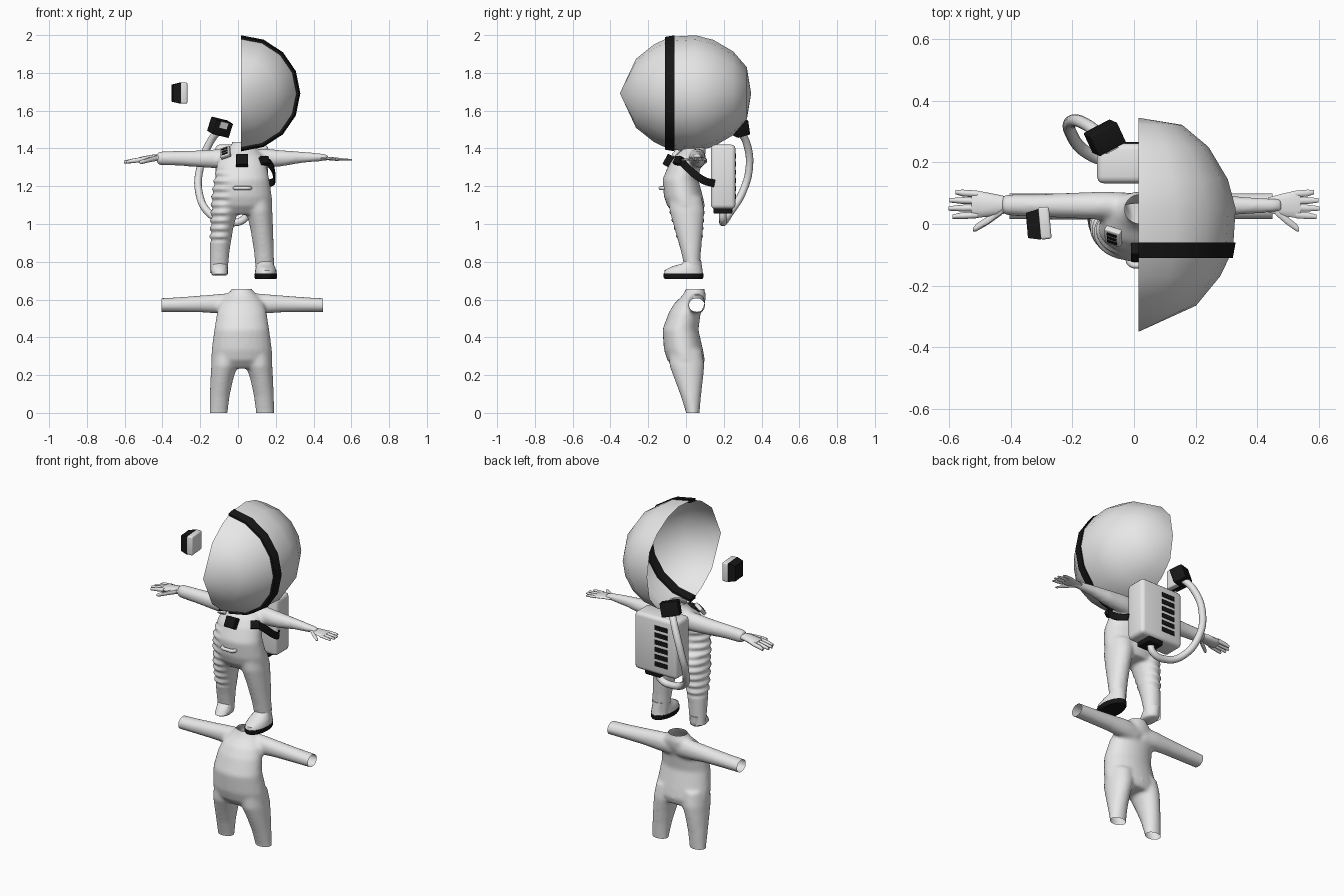
import bpy, bmesh, math
from mathutils import Vector, Euler

cube = bpy.data.objects.get("Cube")
if cube:
    bpy.data.objects.remove(cube)


def material(name, value):
    m = bpy.data.materials.new(name)
    m.use_nodes = True
    m.diffuse_color = (value, value, value, 1)
    m.node_tree.nodes["Principled BSDF"].inputs["Base Color"].default_value = (value, value, value, 1)
    return m


WHITE = material("white", 0.8)
BLACK = material("black", 0.008)
MID = 0.02          # centre line of the figure in x


def add(name, bm, mat, angle=None):
    bmesh.ops.recalc_face_normals(bm, faces=bm.faces)
    me = bpy.data.meshes.new(name)
    bm.to_mesh(me)
    bm.free()
    me.materials.append(mat)
    ob = bpy.data.objects.new(name, me)
    bpy.context.collection.objects.link(ob)
    if angle:
        bpy.ops.object.select_all(action='DESELECT')
        ob.select_set(True)
        bpy.context.view_layer.objects.active = ob
        bpy.ops.object.shade_smooth_by_angle(angle=math.radians(angle))
    return ob


def evaluated(ob):
    """Return a bmesh of the object with modifiers applied, then remove it."""
    dg = bpy.context.evaluated_depsgraph_get()
    me = bpy.data.meshes.new_from_object(ob.evaluated_get(dg))
    bm = bmesh.new()
    bm.from_mesh(me)
    bpy.data.objects.remove(ob)
    bpy.data.meshes.remove(me)
    return bm


def loft(bm, rings, axis='z', n=24):
    """Closed tube through ellipses (position, centre a, centre b, radius a, radius b)."""
    loops = []
    for p, ca, cb, ra, rb in rings:
        loop = []
        for i in range(n):
            t = math.tau * i / n
            a, b = ca + ra * math.cos(t), cb + rb * math.sin(t)
            loop.append(bm.verts.new((a, b, p) if axis == 'z' else (p, a, b)))
        loops.append(loop)
    for l0, l1 in zip(loops, loops[1:]):
        for i in range(n):
            bm.faces.new((l0[i], l0[(i + 1) % n], l1[(i + 1) % n], l1[i]))
    bm.faces.new(loops[0])
    bm.faces.new(loops[-1])


def box(name, loc, size, mat, rot=(0, 0, 0), bevel=0.0, top=1.0):
    """Bevelled block; top scales its upper face."""
    bm = bmesh.new()
    bmesh.ops.create_cube(bm, size=1)
    for v in bm.verts:
        if v.co.z > 0:
            v.co.x *= top
            v.co.y *= top
        v.co = Vector(a * b for a, b in zip(v.co, size))
    if bevel:
        bmesh.ops.bevel(bm, geom=bm.edges[:], offset=bevel, segments=3, affect='EDGES', profile=0.5)
    m = Euler([math.radians(r) for r in rot]).to_matrix()
    for v in bm.verts:
        v.co = m @ v.co + Vector(loc)
    return add(name, bm, mat, 35)


def tube(name, points, mat, radius, ribbon=0.0):
    cu = bpy.data.curves.new(name, 'CURVE')
    cu.dimensions = '3D'
    cu.twist_mode = 'Z_UP'
    cu.bevel_depth, cu.extrude, cu.use_fill_caps = radius, ribbon, True
    sp = cu.splines.new('BEZIER')
    sp.bezier_points.add(len(points) - 1)
    for bp, p in zip(sp.bezier_points, points):
        bp.co = p
        bp.handle_left_type = bp.handle_right_type = 'AUTO'
    ob = bpy.data.objects.new(name, cu)
    bpy.context.collection.objects.link(ob)
    return add(name, evaluated(ob), mat, 50)


# torso: height, front y, back y, half width; leg: height, offset, half width, front y, back y
TORSO = [(.235, -.06, .085, .13), (.28, -.1, .1, .163), (.335, -.117, .09, .16), (.44, -.125, .066, .146),
         (.53, -.092, .078, .132), (.58, -.062, .1, .118), (.62, -.02, .107, .085), (.655, 0, .097, .052),
         (.7, 0, .095, .048)]
LEG = [(-.04, .124, .048, 0, .072), (0, .123, .048, 0, .072), (.09, .117, .053, -.028, .08),
       (.175, .106, .06, -.06, .09), (.25, .092, .07, -.088, .098), (.33, .082, .07, -.09, .085)]


def suit(name, zmap, arms, cuts, ribs):
    """Fuse torso, legs and arms into one skin, then trim the openings."""
    bm = bmesh.new()
    loft(bm, [(zmap(z), MID, (f + b) / 2, w, (b - f) / 2) for z, f, b, w in TORSO])
    for s in (-1, 1):
        loft(bm, [(zmap(z), MID + s * o, (f + b) / 2, w, (b - f) / 2) for z, o, w, f, b in LEG])
    for rings in arms:
        loft(bm, rings, 'x')
    ob = add(name, bm, WHITE)
    mod = ob.modifiers.new("fuse", 'REMESH')
    mod.mode, mod.voxel_size = 'VOXEL', 0.009
    bm = evaluated(ob)
    for _ in range(5):
        bmesh.ops.smooth_vert(bm, verts=bm.verts, factor=0.5, use_axis_x=True, use_axis_y=True, use_axis_z=True)
    if ribs:        # padded folds down one side
        bm.normal_update()
        for v in bm.verts:
            side = min(max((-.03 - v.co.x) / .06, 0), 1)
            if v.co.x > -.17 and .9 < v.co.z < 1.29:
                v.co += v.normal * side * .005 * math.sin(v.co.z * math.tau / .042)
    for co, no in cuts:
        bmesh.ops.bisect_plane(bm, geom=bm.verts[:] + bm.edges[:] + bm.faces[:], plane_co=co,
                               plane_no=no, clear_outer=True)
    return add(name, bm, WHITE, 60)


# spare suit with open cuffs and collar
suit("lower_suit", lambda z: z,
     [[(MID + s * d, .057, z, ry, rz) for d, z, ry, rz in
       ((.02, .575, .04, .055), (.1, .578, .046, .054), (.2, .577, .044, .046), (.33, .573, .043, .04),
        (.46, .57, .043, .036))] for s in (-1, 1)],
     [((0, 0, 0), (0, 0, -1)), ((0, 0, .655), (0, 0, 1)), ((-.405, 0, 0), (-1, 0, 0)), ((.45, 0, 0), (1, 0, 0))],
     False)


# worn suit
def stretch(z):
    return .74 + z * 1.32 if z < .25 else 1.07 + (z - .25) * .87


suit("worn_suit", stretch,
     [[(.03, .06, 1.345, .04, .05), (-.1, .06, 1.345, .046, .052), (-.2, .06, 1.345, .042, .045),
       (-.32, .06, 1.348, .037, .039), (-.41, .062, 1.348, .035, .037), (-.43, .062, 1.348, .03, .03)],
      [(.01, .06, 1.345, .04, .05), (.14, .06, 1.348, .046, .052), (.24, .06, 1.348, .042, .042),
       (.33, .06, 1.353, .031, .031), (.45, .06, 1.353, .023, .02), (.48, .06, 1.35, .022, .015)]],
     [((0, 0, 1.435), (0, 0, 1)), ((0, 0, .74), (0, 0, -1))], True)


# hands: palm, four fingers and thumb
def hand(name, s, wrist, z, drop, thick, reach):
    bm = bmesh.new()
    x = lambda d: s * (wrist + d * reach)
    loft(bm, [(x(-.03), .062, z, .024, thick), (x(.02), .062, z, .035, thick * 1.1),
              (x(.08), .064, z - drop * .4, .044, thick), (x(.1), .064, z - drop * .5, .04, thick * .8)], 'x', 12)
    for i, length in enumerate((.165, .178, .175, .155)):
        y = .03 + i * .0225
        loft(bm, [(x(.08), y, z - drop * .4, .011, thick * .8), (x(.13), y + (i - 1.5) * .002, z - drop * .7, .011, thick * .75),
                  (x(length), y + (i - 1.5) * .004, z - drop, .007, thick * .5)], 'x', 8)
    loft(bm, [(x(.0), .045, z, .016, thick), (x(.045), .012, z - drop * .5, .014, thick * .8),
              (x(.085), -.012, z - drop, .012, thick * .7), (x(.095), -.018, z - drop, .006, thick * .4)], 'x', 8)
    add(name, bm, WHITE, 50)


hand("right_glove", -1, .43, 1.35, .022, .016, .97)
hand("left_hand", 1, .46, 1.347, .008, .008, .8)

# feet: boot on the left, sock on the right
bm = bmesh.new()
loft(bm, [(.735, .147, -.013, .058, .103), (.755, .147, -.013, .056, .1), (.775, .145, .005, .05, .08),
          (.79, .143, .03, .045, .052), (.81, .143, .036, .047, .044)])
add("left_boot", bm, WHITE, 50)
bm = bmesh.new()
loft(bm, [(.71, .147, -.013, .056, .1), (.718, .147, -.013, .06, .105), (.737, .147, -.013, .06, .105)])
add("left_boot_sole", bm, BLACK, 40)
bm = bmesh.new()
loft(bm, [(.728, -.097, .01, .036, .055), (.735, -.097, .01, .043, .065), (.755, -.098, .018, .044, .058),
          (.79, -.1, .034, .043, .045)])
add("right_sock", bm, WHITE, 60)


# helmet: half shell turned about the y axis
def half_turn(name, profile, mat, n, angle, closed=False):
    bm = bmesh.new()
    rows = []
    for y, r in profile:
        rows.append([bm.verts.new((.015 + r * 1.01 * math.cos(t), y, 1.692 + r * .985 * math.sin(t)))
                     for t in (math.pi * (i / n - .5) for i in range(n + 1))])
    if closed:
        bm.faces.new([r[0] for r in rows])
        bm.faces.new([r[-1] for r in rows])
        rows.append(rows[0])
    for a, b in zip(rows, rows[1:]):
        for i in range(n):
            bm.faces.new((a[i], a[i + 1], b[i + 1], b[i]))
    bmesh.ops.remove_doubles(bm, verts=bm.verts, dist=.0005)
    add(name, bm, mat, angle)


half_turn("helmet_shell", [(.345, 0), (.322, .14), (.25, .225), (.145, .287), (.05, .312), (-.06, .305)], WHITE, 8, 60)
half_turn("helmet_visor", [(-.108, .292), (-.17, .262), (-.265, .185), (-.35, 0)], WHITE, 8, 60)
half_turn("helmet_band", [(-.06, .312), (-.11, .303), (-.11, .285), (-.06, .293)], BLACK, 8, 30, True)

# loose ear piece
box("ear_piece_pad", (-.29, .003, 1.693), (.036, .105, .112), WHITE, (0, 0, 5), .008)
box("ear_piece_base", (-.327, -.003, 1.693), (.11, .1, .042), BLACK, (0, -90, 5), 0, .82)

# backpack with vents
box("backpack", (MID, .197, 1.25), (.28, .13, .34), WHITE, bevel=.022)
for i in range(6):
    box(f"backpack_vent_{i + 1}", (-.02, .262, 1.145 + i * .043), (.085, .008, .026), BLACK)
box("hose_socket", (.05, .195, 1.078), (.1, .1, .045), BLACK, bevel=.006)

# air hose and its helmet plug
tube("air_hose", [(-.1, .28, 1.5), (-.15, .32, 1.43), (-.2, .335, 1.3), (-.207, .3, 1.17), (-.15, .23, 1.055),
                  (-.06, .2, 1.012), (.03, .195, 1.025), (.05, .195, 1.08)], WHITE, .02)
box("hose_plug", (-.095, .28, 1.512), (.1, .075, .08), BLACK, (15, 12, 28), .004)
box("hose_plug_inset", (-.077, .245, 1.523), (.045, .012, .035), WHITE, (15, 12, 28))

# chest gear
box("chest_buckle", (MID + .002, -.088, 1.333), (.064, .05, .062), BLACK, (-28, 0, 0), .004)
box("chest_panel", (-.067, -.04, 1.378), (.055, .022, .066), WHITE, (-40, -18, -18), .004)
turn = Euler([math.radians(a) for a in (-40, -18, -18)]).to_matrix()
for i in (-1, 0, 1):
    at = Vector((-.067, -.04, 1.378)) + turn @ Vector((0, -.011, i * .017))
    box(f"chest_panel_key_{i + 2}", at, (.034, .006, .01), BLACK, (-40, -18, -18))
tube("belly_handle", [(-.018, -.1, 1.19), (-.012, -.128, 1.19), (.024, -.134, 1.19), (.06, -.128, 1.19),
                      (.064, -.1, 1.19)], WHITE, .01)

# side strap
tube("side_strap", [(.135, -.04, 1.345), (.17, -.01, 1.315), (.192, .05, 1.26), (.19, .1, 1.228),
                    (.165, .15, 1.215)], BLACK, .004, .016)
box("strap_buckle", (.14, -.04, 1.335), (.05, .03, .045), BLACK, (-30, 0, 35), .004)
